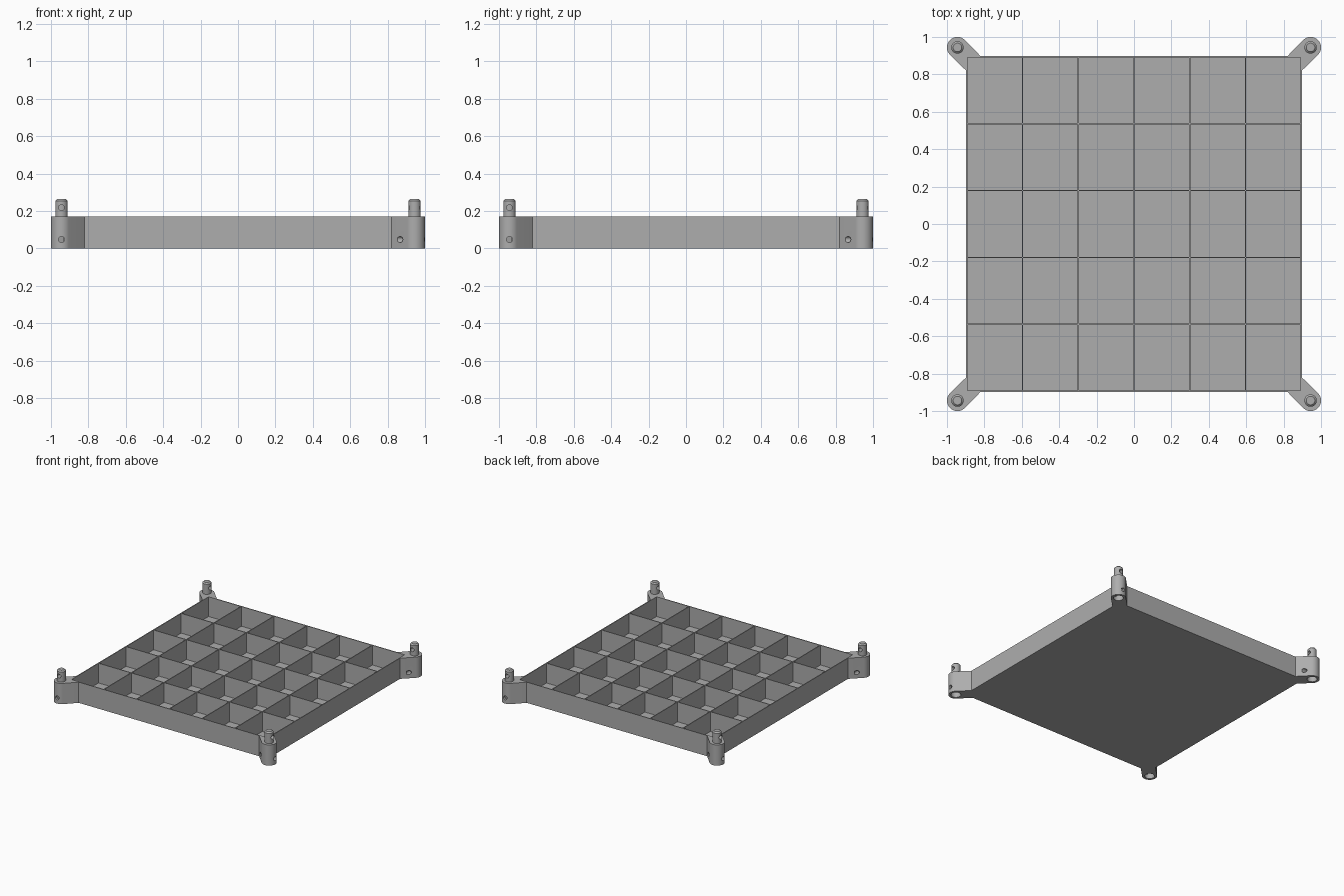
import bpy, bmesh
from math import cos, sin, pi, radians
from mathutils import Matrix, Vector

default = bpy.data.objects.get("Cube")
if default:
    bpy.data.objects.remove(default, do_unlink=True)

GREY = (0.42, 0.42, 0.42, 1.0)
grey = bpy.data.materials.new("mid grey")
grey.use_nodes = True
grey.diffuse_color = GREY
grey.node_tree.nodes["Principled BSDF"].inputs["Base Color"].default_value = GREY

HALF, HEIGHT, WALL, FLOOR = 0.897, 0.17, 0.007, 0.008
POST, POST_R, PEG_R, PEG_TOP = 0.944, 0.056, 0.033, 0.263


def finish(name, bm):
    bmesh.ops.recalc_face_normals(bm, faces=bm.faces)
    mesh = bpy.data.meshes.new(name)
    bm.to_mesh(mesh)
    bm.free()
    mesh.materials.append(grey)
    obj = bpy.data.objects.new(name, mesh)
    bpy.context.collection.objects.link(obj)
    return obj


def add_box(bm, x0, x1, y0, y1, z0, z1):
    size = Matrix.Diagonal((x1 - x0, y1 - y0, z1 - z0, 1))
    centre = Matrix.Translation(((x0 + x1) / 2, (y0 + y1) / 2, (z0 + z1) / 2))
    bmesh.ops.create_cube(bm, size=1, matrix=centre @ size)


def add_cylinder(bm, radius, depth, matrix, top=None, segments=32):
    bmesh.ops.create_cone(bm, cap_ends=True, segments=segments, radius1=radius,
                          radius2=radius if top is None else top,
                          depth=depth, matrix=matrix)


def cut(obj, cutter):
    mod = obj.modifiers.new("cut", "BOOLEAN")
    mod.operation = "DIFFERENCE"
    mod.solver = "EXACT"
    mod.object = cutter
    bpy.context.view_layer.objects.active = obj
    bpy.ops.object.modifier_apply(modifier=mod.name)
    bpy.data.objects.remove(cutter, do_unlink=True)


def smooth(obj):
    bpy.ops.object.select_all(action="DESELECT")
    obj.select_set(True)
    bpy.context.view_layer.objects.active = obj
    bpy.ops.object.shade_smooth_by_angle(angle=radians(30))


# Tray: a block with a grid of pockets cut out, leaving walls and dividers
bm = bmesh.new()
add_box(bm, -HALF, HALF, -HALF, HALF, 0, HEIGHT)
tray = finish("divided_tray", bm)

COLS, ROWS, w = 6, 5, WALL / 2
inner = HALF - w
bm = bmesh.new()
for i in range(COLS):
    for j in range(ROWS):
        x, y = -inner + 2 * inner * i / COLS, -inner + 2 * inner * j / ROWS
        add_box(bm, x + w, x + 2 * inner / COLS - w,
                y + w, y + 2 * inner / ROWS - w, FLOOR, HEIGHT + 0.1)
cut(tray, finish("pocket_cutter", bm))


# Corner bracket: 45 degree arm ending in a rounded post
def make_bracket():
    bm = bmesh.new()
    centre = Vector((-POST, -POST, 0))
    arc = [centre + POST_R * Vector((cos(a), sin(a), 0))
           for a in (radians(135) + pi * k / 24 for k in range(25))]
    reach = POST - HALF
    shift = POST_R * 2 ** 0.5
    inset = HALF - 0.002
    tips = [Vector((-POST + reach + shift, -inset, 0)), Vector((-inset, -inset, 0)),
            Vector((-inset, -POST + reach + shift, 0))]
    face = bm.faces.new([bm.verts.new(p) for p in arc + tips])
    ext = bmesh.ops.extrude_face_region(bm, geom=[face])
    bmesh.ops.translate(bm, vec=(0, 0, HEIGHT),
                        verts=[v for v in ext["geom"] if isinstance(v, bmesh.types.BMVert)])
    bracket = finish("corner_bracket", bm)

    # Socket underneath that takes the peg of another tray
    bm = bmesh.new()
    add_cylinder(bm, 0.037, 0.2, Matrix.Translation((-POST, -POST, 0)))
    cut(bracket, finish("socket_cutter", bm))
    return bracket


# Peg with a chamfered tip, rooted in the post
def make_peg():
    bm = bmesh.new()
    chamfer, root = 0.01, HEIGHT - 0.01
    shoulder = PEG_TOP - chamfer
    rings = []
    for r, z in ((PEG_R, root), (PEG_R, shoulder), (PEG_R - chamfer, PEG_TOP)):
        rings.append([bm.verts.new((-POST + r * cos(2 * pi * k / 32),
                                    -POST + r * sin(2 * pi * k / 32), z))
                      for k in range(32)])
    for a, b in zip(rings, rings[1:]):
        for k in range(32):
            n = (k + 1) % 32
            bm.faces.new((a[k], a[n], b[n], b[k]))
    bm.faces.new(rings[0])
    bm.faces.new(rings[-1])
    return finish("peg", bm)


# Pin hole drilled through along y
def drill(obj, z):
    bm = bmesh.new()
    place = Matrix.Translation((-POST, -POST, z)) @ Matrix.Rotation(pi / 2, 4, "X")
    add_cylinder(bm, 0.016, 0.18, place, segments=20)
    cut(obj, finish("pin_hole_cutter", bm))


bracket, peg = make_bracket(), make_peg()
drill(bracket, 0.047)
drill(peg, 0.217)

# Repeat the corner by quarter turns
corners = ("front_right", "front_left", "back_left", "back_right")
for part, kind in ((bracket, "bracket"), (peg, "peg")):
    smooth(part)
    for turn, corner in enumerate(corners):
        obj = part if turn == 0 else part.copy()
        if turn:
            bpy.context.collection.objects.link(obj)
        obj.name = corner + "_" + kind
        obj.rotation_euler.z = turn * pi / 2
